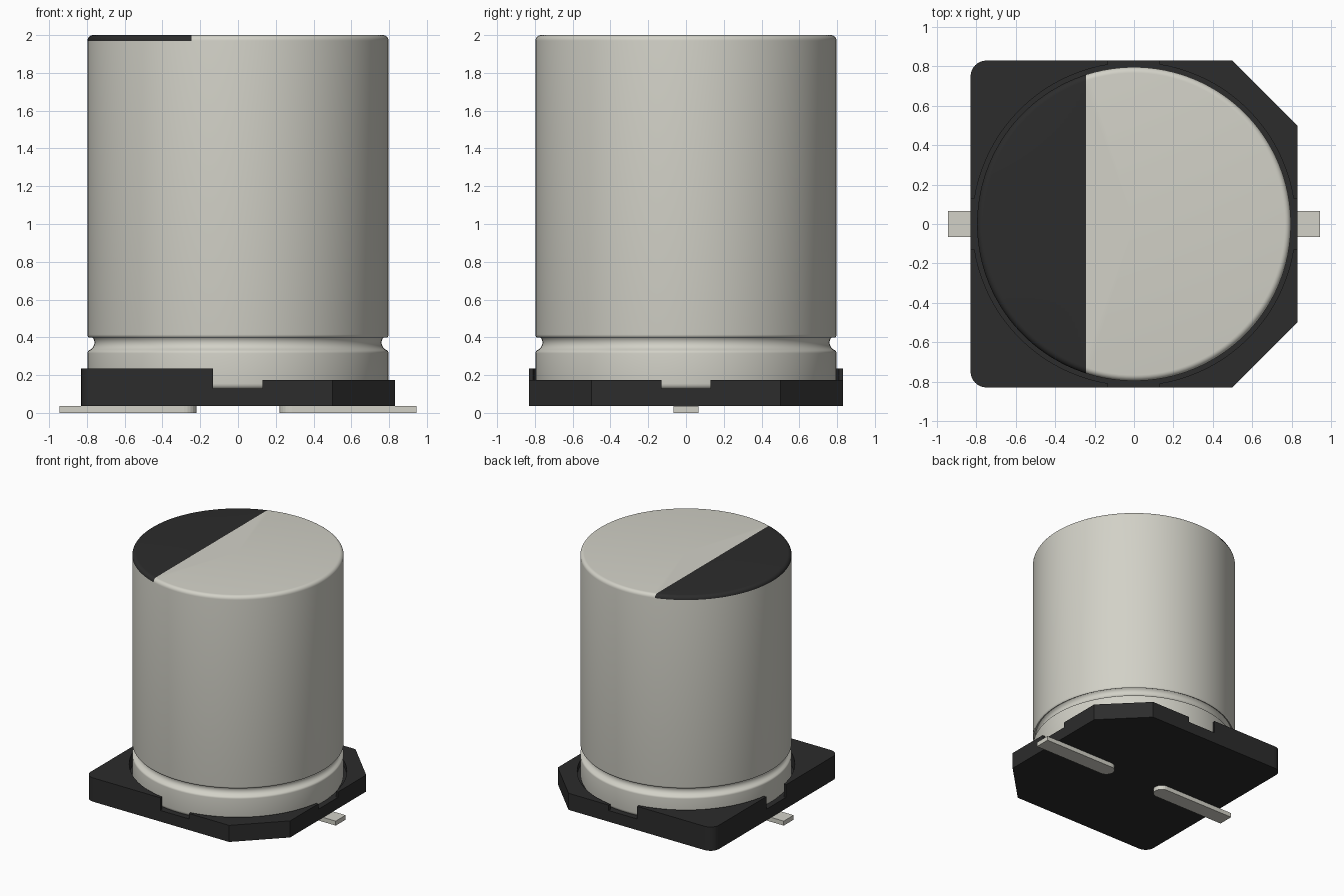
import bpy
import bmesh
import math
from math import cos, sin, pi
from mathutils import Vector

if "Cube" in bpy.data.objects:
    bpy.data.objects.remove(bpy.data.objects["Cube"], do_unlink=True)


def material(name, color):
    mat = bpy.data.materials.new(name)
    mat.use_nodes = True
    mat.diffuse_color = (*color, 1)
    mat.node_tree.nodes["Principled BSDF"].inputs["Base Color"].default_value = (*color, 1)
    return mat


metal = material("pale metal", (0.645, 0.638, 0.572))
black = material("black plastic", (0.025, 0.025, 0.025))


def make_object(name, bm, *mats):
    bmesh.ops.recalc_face_normals(bm, faces=bm.faces)
    mesh = bpy.data.meshes.new(name)
    bm.to_mesh(mesh)
    bm.free()
    for mat in mats:
        mesh.materials.append(mat)
    obj = bpy.data.objects.new(name, mesh)
    bpy.context.collection.objects.link(obj)
    return obj


def activate(obj):
    bpy.ops.object.select_all(action='DESELECT')
    obj.select_set(True)
    bpy.context.view_layer.objects.active = obj


def arc(cx, cy, r, start, end, steps):
    angles = [math.radians(start + (end - start) * i / steps) for i in range(steps + 1)]
    return [(cx + r * cos(a), cy + r * sin(a)) for a in angles]


def prism(name, outline, z0, z1, mat):
    bm = bmesh.new()
    face = bm.faces.new([bm.verts.new((x, y, z0)) for x, y in outline])
    ext = bmesh.ops.extrude_face_region(bm, geom=[face])
    verts = [v for v in ext["geom"] if isinstance(v, bmesh.types.BMVert)]
    bmesh.ops.translate(bm, verts=verts, vec=(0, 0, z1 - z0))
    return make_object(name, bm, mat)


def rect(x0, x1, y0, y1):
    return [(x0, y0), (x1, y0), (x1, y1), (x0, y1)]


# Base plate: two chamfered corners, two rounded corners
W, C, R = 0.83, 0.5, 0.08
outline = [(C, -W), (W, -C), (W, C), (C, W)]
outline += arc(-W + R, W - R, R, 90, 180, 8) + arc(-W + R, -W + R, R, 180, 270, 8)
base = prism("base_plate", outline, 0.037, 0.235, black)

# Round pocket, lowered half and crossed slots cut from the base
FLOOR, S = 0.13, 0.13
cutters = [
    prism("low_side_cutter", rect(-S, 1, -1, 1), 0.175, 0.5, black),
    prism("pocket_cutter", arc(0, 0, 0.82, 0, 357.5, 143), FLOOR, 0.6, black),
    prism("slot_x_cutter", rect(-1.1, 1.1, -S, S), FLOOR, 0.7, black),
    prism("slot_y_cutter", rect(-S - 0.002, S, -1.1, 1.1), FLOOR, 0.8, black),
]
for cutter in cutters:
    cutter.hide_render = True
    mod = base.modifiers.new("cut", 'BOOLEAN')
    mod.operation = 'DIFFERENCE'
    mod.solver = 'EXACT'
    mod.object = cutter
    activate(base)
    bpy.ops.object.modifier_apply(modifier=mod.name)
    bpy.data.objects.remove(cutter, do_unlink=True)

# Can: lathed profile with a crimped groove and rounded rims
RAD, B, STRIPE = 0.797, 0.03, -0.245
profile = [(0, 0.125)]
profile += arc(RAD - B, 0.125 + B, B, -90, 0, 5)
profile += arc(RAD - 0.02, 0.315, 0.02, 0, 50, 3)
profile += arc(RAD + 0.005, 0.372, 0.042, 235, 125, 8)
profile += arc(RAD - 0.02, 0.415, 0.02, -50, 0, 3)
profile += arc(RAD - B, 2 - B, B, 0, 90, 6)
profile += [(0, 2)]
bm = bmesh.new()
verts = [bm.verts.new((r, 0, z)) for r, z in profile]
edges = [bm.edges.new(pair) for pair in zip(verts, verts[1:])]
bmesh.ops.spin(bm, geom=verts + edges, cent=(0, 0, 0), axis=(0, 0, 1),
               angle=2 * pi, steps=128, use_duplicate=False)
bmesh.ops.remove_doubles(bm, verts=bm.verts, dist=0.0005)

# Dark polarity mark on the top and its rim
top = [f for f in bm.faces if all(v.co.z > 2 - B - 0.001 for v in f.verts)]
geom = set(top) | {e for f in top for e in f.edges} | {v for f in top for v in f.verts}
bmesh.ops.bisect_plane(bm, geom=list(geom), plane_co=Vector((STRIPE, 0, 0)),
                       plane_no=Vector((1, 0, 0)))
for f in bm.faces:
    c = f.calc_center_median()
    if c.z > 2 - B and c.x < STRIPE:
        f.material_index = 1
can = make_object("can", bm, metal, black)
activate(can)
bpy.ops.object.shade_smooth_by_angle(angle=math.radians(35))

# Flat leads with rounded inner ends
H = 0.065
for side, name in ((1, "left_lead"), (-1, "right_lead")):
    shape = [(0.945, -H), (0.945, H)] + arc(0.22 + H, 0, H, 90, 270, 12)
    prism(name, [(side * x, y) for x, y in shape], 0, 0.037, metal)
